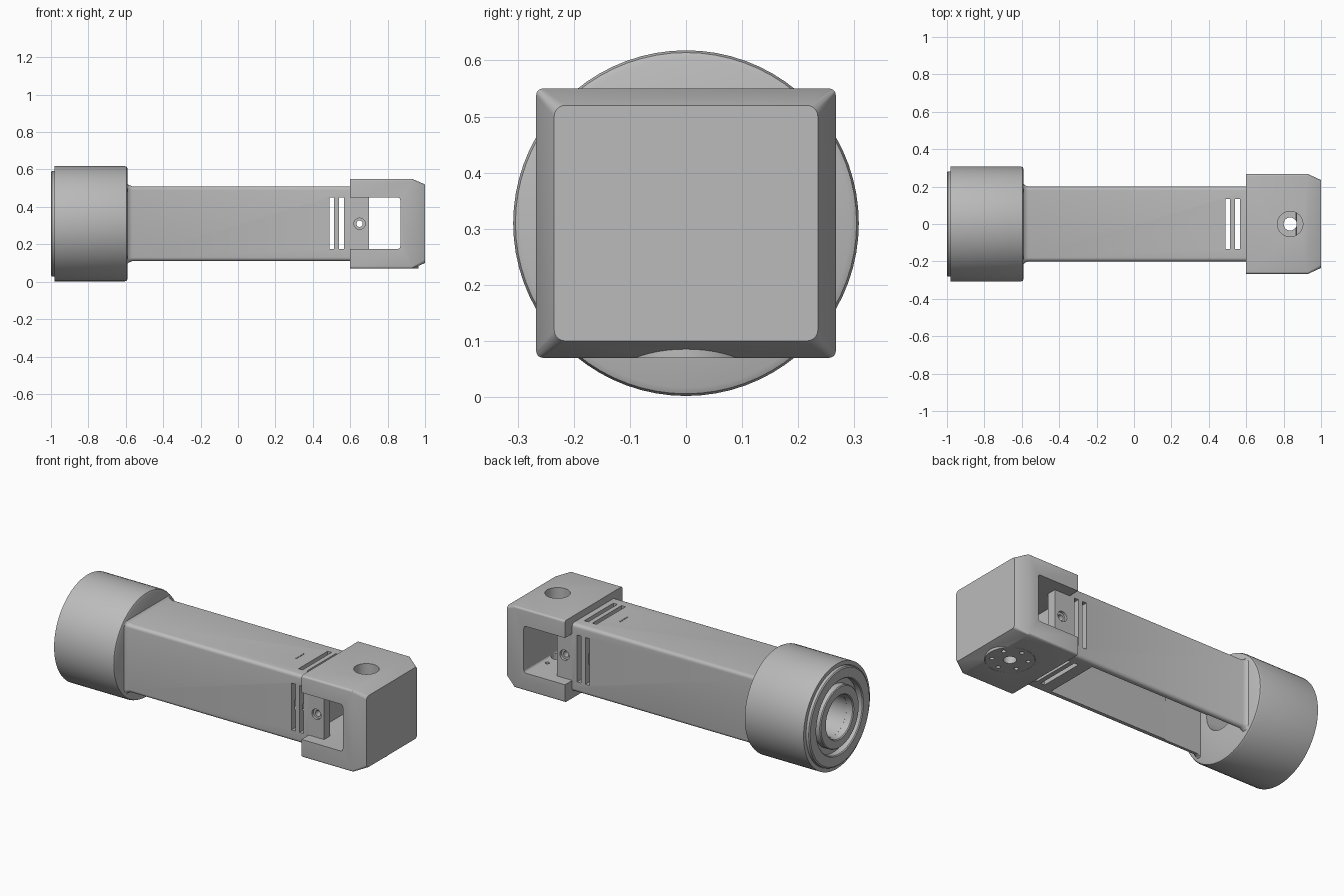
import bpy, bmesh, math
from mathutils import Matrix, Vector

if "Cube" in bpy.data.objects:
    bpy.data.objects.remove(bpy.data.objects["Cube"], do_unlink=True)

CZ = 0.31  # height of the long axis

grey = bpy.data.materials.new("light grey")
grey.use_nodes = True
grey.diffuse_color = (0.5, 0.5, 0.5, 1)
grey.node_tree.nodes["Principled BSDF"].inputs["Base Color"].default_value = (0.5, 0.5, 0.5, 1)


def make(name, bm):
    bmesh.ops.recalc_face_normals(bm, faces=bm.faces)
    mesh = bpy.data.meshes.new(name)
    bm.to_mesh(mesh)
    bm.free()
    obj = bpy.data.objects.new(name, mesh)
    bpy.context.collection.objects.link(obj)
    mesh.materials.append(grey)
    return obj


def box(name, x0, x1, y0, y1, z0, z1):
    bm = bmesh.new()
    size = Matrix.Diagonal((x1 - x0, y1 - y0, z1 - z0, 1))
    mid = Matrix.Translation(((x0 + x1) / 2, (y0 + y1) / 2, (z0 + z1) / 2))
    bmesh.ops.create_cube(bm, size=1, matrix=mid @ size)
    return make(name, bm)


def rod(name, start, end, r, sides=32):
    a, b = Vector(start), Vector(end)
    bm = bmesh.new()
    turn = (b - a).to_track_quat('Z', 'Y').to_matrix().to_4x4()
    bmesh.ops.create_cone(bm, cap_ends=True, segments=sides, radius1=r, radius2=r,
                          depth=(b - a).length, matrix=Matrix.Translation((a + b) / 2) @ turn)
    return make(name, bm)


def loft(name, sections, steps=5):
    """Rounded rectangles (x, half width, half height, corner radius) joined along x."""
    bm = bmesh.new()
    rings = []
    for x, hy, hz, r in sections:
        ring = []
        for q, (sy, sz) in enumerate([(1, 1), (-1, 1), (-1, -1), (1, -1)]):
            for i in range(steps + 1):
                t = math.pi / 2 * (q + i / steps)
                ring.append(bm.verts.new((x, sy * (hy - r) + r * math.cos(t),
                                          CZ + sz * (hz - r) + r * math.sin(t))))
        rings.append(ring)
    n = len(rings[0])
    for a, b in zip(rings, rings[1:]):
        for i in range(n):
            bm.faces.new((a[i], a[(i + 1) % n], b[(i + 1) % n], b[i]))
    bm.faces.new(rings[0])
    bm.faces.new(rings[-1])
    return make(name, bm)


def lathe(name, profile, sides=72):
    """Closed (x, radius) profile spun about the long axis."""
    bm = bmesh.new()
    rings = []
    for s in range(sides):
        t = math.tau * s / sides
        rings.append([bm.verts.new((x, r * math.cos(t), CZ + r * math.sin(t))) for x, r in profile])
    n = len(profile)
    for s in range(sides):
        a, b = rings[s], rings[(s + 1) % sides]
        for i in range(n):
            bm.faces.new((a[i], a[(i + 1) % n], b[(i + 1) % n], b[i]))
    return make(name, bm)


def cut(obj, *cutters):
    for c in cutters:
        mod = obj.modifiers.new("cut", 'BOOLEAN')
        mod.operation, mod.solver, mod.object = 'DIFFERENCE', 'EXACT', c
        bpy.context.view_layer.objects.active = obj
        bpy.ops.object.modifier_apply(modifier=mod.name)
        bpy.data.objects.remove(c, do_unlink=True)


parts = []

# Round housing with a stepped rear lip, ring groove and central bore
parts.append(lathe("round_housing", [
    (-0.98, 0.308), (-0.605, 0.308), (-0.595, 0.304), (-0.59, 0.293), (-0.59, 0.12),
    (-0.96, 0.12), (-0.96, 0.27), (-0.98, 0.285)]))
parts.append(lathe("bearing_outer_ring", [
    (-1.0, 0.275), (-0.995, 0.282), (-0.955, 0.282), (-0.955, 0.215), (-0.995, 0.215), (-1.0, 0.22)]))
parts.append(lathe("bearing_inner_ring", [
    (-1.0, 0.175), (-0.995, 0.18), (-0.955, 0.18), (-0.955, 0.12), (-0.995, 0.125), (-1.0, 0.13)]))

# Square arm with a flared root, hollowed out and open underneath
arm = loft("square_arm", [(-0.6, 0.225, 0.225, 0.03), (-0.585, 0.208, 0.208, 0.025),
                          (-0.565, 0.2, 0.2, 0.02), (0.6, 0.2, 0.2, 0.02)])
cut(arm,
    rod("hollow", (-0.5, 0, CZ), (0.57, 0, CZ), 0.168, 48),
    box("belly", -0.5, 0.42, -0.165, 0.165, 0, CZ),
    box("root_space", -0.65, -0.35, -0.17, 0.17, 0, 0.48))
# Vent slots through all four sides
for x in (0.488, 0.541):
    cut(arm, box("side_slot", x, x + 0.026, -0.3, 0.3, 0.175, 0.45),
        box("top_slot", x, x + 0.026, -0.135, 0.135, 0, 0.6))
# Row of tiny pits on top
for i in range(5):
    y = 0.016 * (i - 2)
    cut(arm, box("pit", 0.4, 0.408, y - 0.004, y + 0.004, 0.505, 0.55))
parts.append(arm)

# Mounting tabs on both sides of the arm end
for side, name in ((-1, "front_tab"), (1, "back_tab")):
    ys = sorted((side * 0.2, side * 0.145))
    tab = box(name, 0.598, 0.7, ys[0], ys[1], 0.165, 0.46)
    cut(tab, rod("screw_hole", (0.65, side * 0.1, CZ), (0.65, side * 0.3, CZ), 0.017, 24),
        rod("counterbore", (0.65, side * 0.185, CZ), (0.65, side * 0.3, CZ), 0.03, 24))
    parts.append(tab)

# Wrist bracket: chamfered block with a window right through
bracket = loft("wrist_bracket", [(0.6, 0.267, 0.24, 0.012), (0.93, 0.267, 0.24, 0.012),
                                 (1.0, 0.235, 0.21, 0.02)])
window = box("window", 0.5, 0.868, -0.4, 0.4, 0.175, 0.45)
bev = window.modifiers.new("round", 'BEVEL')
bev.width, bev.segments = 0.015, 3
cut(bracket, window, rod("top_hole", (0.835, 0, 0.4), (0.835, 0, 0.6), 0.068),
    rod("horn_seat", (0.835, 0, 0), (0.835, 0, 0.1), 0.131, 48))

# Round horn plate set into the underside, drilled together with the bracket floor
horn = rod("horn_plate", (0.835, 0, 0.07), (0.835, 0, 0.1), 0.13, 48)
for part in (horn, bracket):
    cut(part, rod("axle_hole", (0.835, 0, 0), (0.835, 0, 0.4), 0.035))
    for i in range(6):
        t = math.tau * (i + 0.5) / 6
        x, y = 0.835 + 0.095 * math.cos(t), 0.095 * math.sin(t)
        cut(part, rod("bolt_hole", (x, y, 0), (x, y, 0.3), 0.012, 16))
parts += [bracket, horn]

# Smooth curved faces, keep hard edges
for p in parts:
    bpy.ops.object.select_all(action='DESELECT')
    p.select_set(True)
    bpy.context.view_layer.objects.active = p
    bpy.ops.object.shade_smooth_by_angle(angle=math.radians(30))
